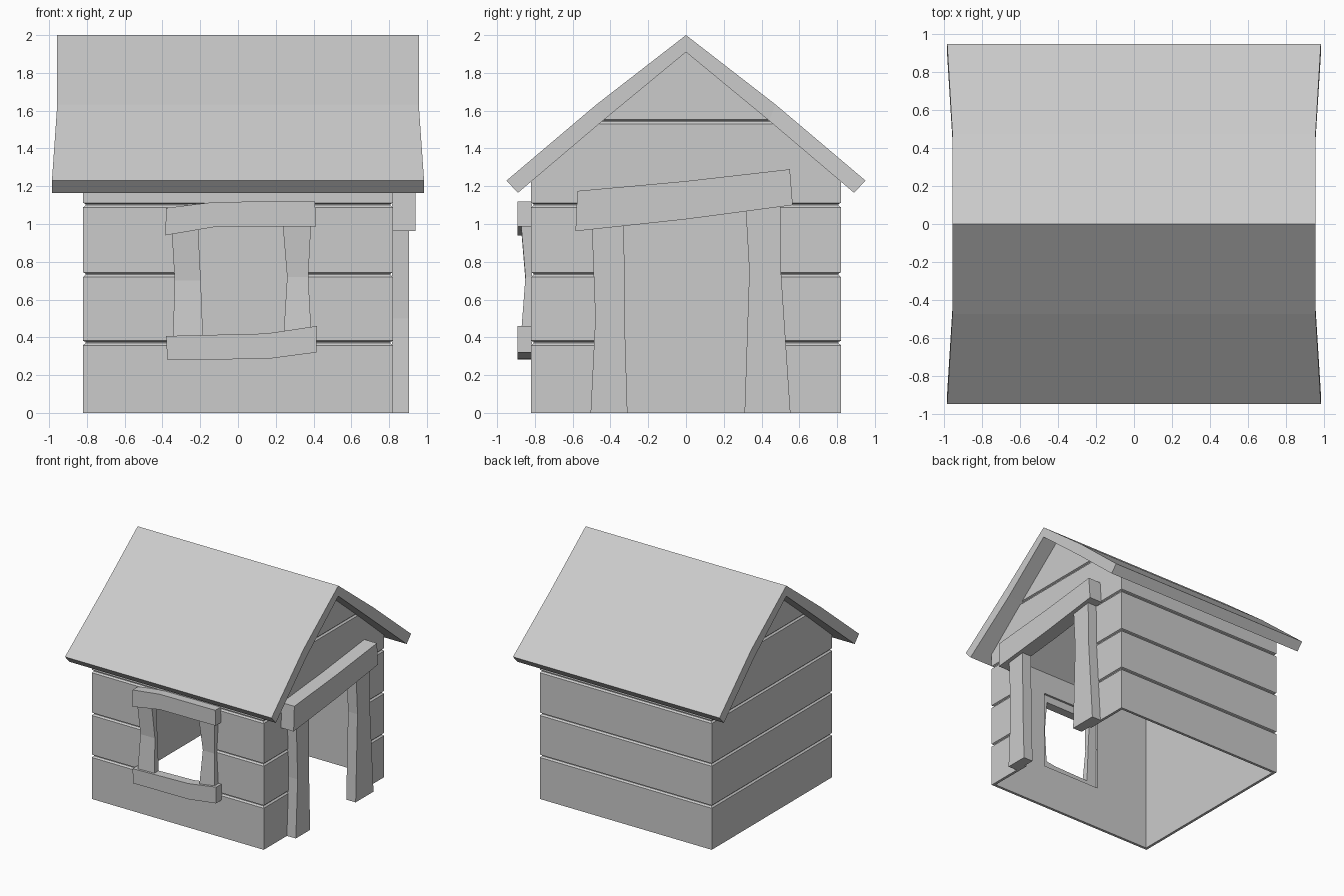
import bpy, bmesh

if "Cube" in bpy.data.objects:
    bpy.data.objects.remove(bpy.data.objects["Cube"])


def loft(name, rings, hidden=False):
    """Skin a list of equal-length rings and cap both ends."""
    bm = bmesh.new()
    vr = [[bm.verts.new(p) for p in r] for r in rings]
    n = len(vr[0])
    for a, b in zip(vr, vr[1:]):
        for i in range(n):
            j = (i + 1) % n
            bm.faces.new((a[i], a[j], b[j], b[i]))
    bm.faces.new(vr[0][::-1])
    bm.faces.new(vr[-1])
    bmesh.ops.recalc_face_normals(bm, faces=bm.faces)
    me = bpy.data.meshes.new(name)
    bm.to_mesh(me)
    bm.free()
    ob = bpy.data.objects.new(name, me)
    bpy.context.collection.objects.link(ob)
    ob.hide_render = hidden
    return ob


def square(r, z):
    return [(-r, -r, z), (r, -r, z), (r, r, z), (-r, r, z)]


def box(name, lo, hi):
    return loft(name, [[(lo[0], lo[1], z), (hi[0], lo[1], z),
                        (hi[0], hi[1], z), (lo[0], hi[1], z)]
                       for z in (lo[2], hi[2])], True)


def cut(ob, tool, op='DIFFERENCE'):
    m = ob.modifiers.new(tool.name, 'BOOLEAN')
    m.operation, m.solver, m.object = op, 'EXACT', tool
    bpy.context.view_layer.objects.active = ob
    bpy.ops.object.modifier_apply(modifier=m.name)
    bpy.data.objects.remove(tool, do_unlink=True)


# Plank walls: square stack with a small V groove between the boards
R = 0.82
rings = [square(R, 0)]
for z in (0.37, 0.732, 1.1, 1.542):
    rings += [square(R, z - 0.012), square(R - 0.013, z),
              square(R - 0.013, z + 0.006), square(R, z + 0.012)]
rings.append(square(R, 2.2))
walls = loft("plank_walls", rings)
cut(walls, box("inside", (-0.797, -0.797, -1), (0.797, 0.797, 3)))
gable = [(-0.89, -1), (0.89, -1), (0.89, 1.18), (0.44, 1.575), (0, 1.94),
         (-0.44, 1.575), (-0.89, 1.18)]
cut(walls, loft("gable_shape", [[(x, y, z) for y, z in gable] for x in (-1, 1)], True),
    'INTERSECT')
cut(walls, box("door_hole", (0.6, -0.41, -1), (1, 0.41, 1.09)))
cut(walls, box("window_hole", (-0.28, -1, 0.37), (0.28, -0.6, 1.05)))

# Gable roof: slightly bowed slopes, flaring at the eaves
half = [(0.985, 0.95, 1.23, 0.89, 1.165), (0.957, 0.475, 1.632, 0.44, 1.547),
        (0.957, 0, 2.0, 0, 1.91)]
sections = [(x, -a, b, -c, d) for x, a, b, c, d in half] + half[1::-1]
loft("roof", [[(-x, yo, zo), (x, yo, zo), (x, yi, zi), (-x, yi, zi)]
              for x, yo, zo, yi, zi in sections])


def board(name, place, sections):
    """Crooked board; each section is (edge point, edge point, depth)."""
    loft(name, [[place(*p, 0.815), place(*q, 0.815), place(*q, d), place(*p, d)]
                for p, q, d in sections])


def front(u, w, d):
    return (u, -d, w)


def right(u, w, d):
    return (d, u, w)


# Door frame on the right side
board("door_post_front", right, [((-0.505, 0), (-0.31, 0), 0.905),
                                 ((-0.48, 0.5), (-0.325, 0.5), 0.905),
                                 ((-0.50, 1.03), (-0.328, 1.03), 0.905)])
board("door_post_back", right, [((0.31, 0), (0.553, 0), 0.905),
                                ((0.335, 0.75), (0.503, 0.75), 0.905),
                                ((0.315, 1.1), (0.50, 1.12), 0.905)])
board("door_lintel", right, [((-0.585, 0.962), (-0.575, 1.175), 0.94),
                             ((0, 1.025), (0, 1.227), 0.94),
                             ((0.565, 1.1), (0.55, 1.29), 0.94)])

# Window frame on the front
board("window_post_left", front, [((-0.345, 0.39), (-0.185, 0.39), 0.875),
                                  ((-0.335, 0.7), (-0.197, 0.7), 0.85),
                                  ((-0.353, 1.0), (-0.212, 1.0), 0.875)])
board("window_post_right", front, [((0.24, 0.39), (0.39, 0.39), 0.875),
                                   ((0.26, 0.72), (0.372, 0.72), 0.85),
                                   ((0.235, 1.02), (0.388, 1.02), 0.875)])
board("window_lintel", front, [((-0.385, 0.94), (-0.38, 1.085), 0.893),
                               ((-0.12, 0.985), (-0.12, 1.117), 0.893),
                               ((0.412, 0.988), (0.408, 1.12), 0.893)])
board("window_sill", front, [((-0.375, 0.282), (-0.38, 0.407), 0.893),
                             ((0.15, 0.285), (0.15, 0.42), 0.893),
                             ((0.415, 0.32), (0.418, 0.46), 0.893)])
